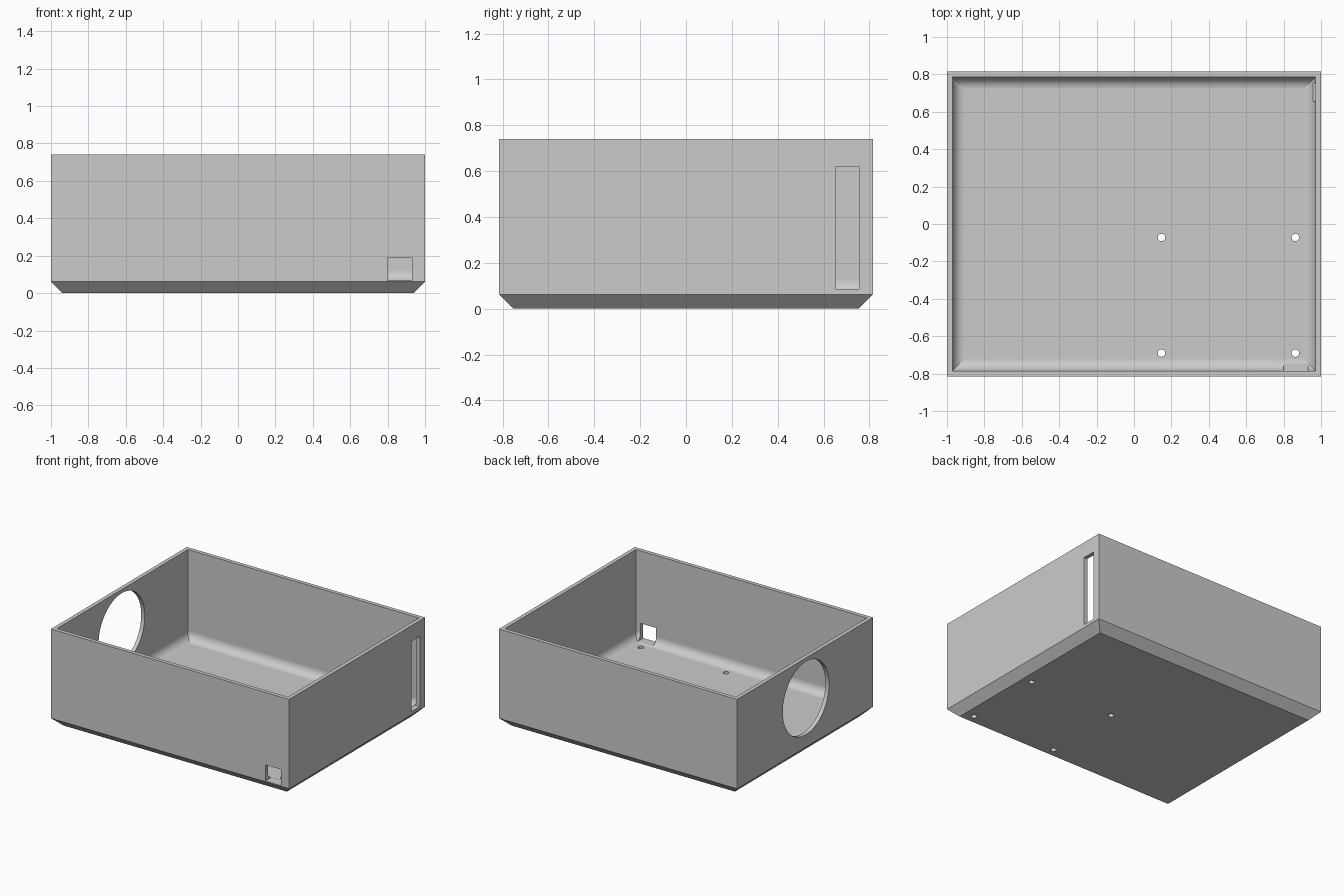
import bpy
import bmesh
from math import pi, sin, cos

cube = bpy.data.objects.get("Cube")
if cube:
    bpy.data.objects.remove(cube, do_unlink=True)

HX, HY, TOP = 1.0, 0.815, 0.74      # outer half sizes and height
WALL, CHAMFER = 0.03, 0.062
FLOOR, FILLET, STEPS = 0.062, 0.062, 10

grey = bpy.data.materials.new("plain grey")
grey.use_nodes = True
colour = (0.6, 0.6, 0.6, 1)
grey.diffuse_color = colour
grey.node_tree.nodes["Principled BSDF"].inputs["Base Color"].default_value = colour


def ring(bm, inset, z):
    """Rectangular loop, set in from the outer walls."""
    x, y = HX - inset, HY - inset
    return [bm.verts.new((sx * x, sy * y, z))
            for sx, sy in ((-1, -1), (1, -1), (1, 1), (-1, 1))]


# Open tray: chamfered outside, rounded foot of the walls inside
levels = [(CHAMFER, 0), (0, CHAMFER), (0, TOP), (WALL, TOP)]
first_fillet = len(levels)
for i in range(STEPS + 1):
    a = i / STEPS * pi / 2
    levels.append((WALL + FILLET * (1 - cos(a)), FLOOR + FILLET * (1 - sin(a))))

bm = bmesh.new()
rings = [ring(bm, inset, z) for inset, z in levels]
bm.faces.new(rings[0][::-1])
bm.faces.new(rings[-1])
for n, (low, high) in enumerate(zip(rings, rings[1:])):
    for i in range(4):
        j = (i + 1) % 4
        face = bm.faces.new((low[i], low[j], high[j], high[i]))
        face.smooth = n >= first_fillet
    # Keep the mitred corners crisp
    for i in range(4):
        bm.edges.get((low[i], high[i])).smooth = False
bmesh.ops.recalc_face_normals(bm, faces=bm.faces[:])
mesh = bpy.data.meshes.new("enclosure_tray")
bm.to_mesh(mesh)
bm.free()
mesh.materials.append(grey)
tray = bpy.data.objects.new("enclosure_tray", mesh)
bpy.context.collection.objects.link(tray)


def cut(cutter):
    """Subtract a cutter from the tray, then discard it."""
    cutter.hide_render = True
    cutter.data.materials.append(grey)
    mod = tray.modifiers.new("opening", 'BOOLEAN')
    mod.operation = 'DIFFERENCE'
    mod.solver = 'EXACT'
    mod.object = cutter
    bpy.ops.object.select_all(action='DESELECT')
    tray.select_set(True)
    bpy.context.view_layer.objects.active = tray
    bpy.ops.object.modifier_apply(modifier=mod.name)
    bpy.data.objects.remove(cutter, do_unlink=True)


def cut_box(low, high):
    centre = [(a + b) / 2 for a, b in zip(low, high)]
    bpy.ops.mesh.primitive_cube_add(size=1, location=centre)
    box = bpy.context.object
    box.scale = [b - a for a, b in zip(low, high)]
    bpy.context.view_layer.update()
    cut(box)


def cut_round(radius, depth, location, rotation=(0, 0, 0), sides=32):
    bpy.ops.mesh.primitive_cylinder_add(vertices=sides, radius=radius, depth=depth,
                                        location=location, rotation=rotation)
    bpy.ops.object.shade_smooth_by_angle()
    cut(bpy.context.object)


# Front cable notch and tall side slot
cut_box((0.80, -0.9, 0.067), (0.93, -0.7, 0.19))
cut_box((0.9, 0.655, 0.087), (1.1, 0.755, 0.62))

# Large round opening in the right wall
cut_round(0.277, 0.2, (-HX, -0.01, 0.435), (0, pi / 2, 0), 96)

# Mounting holes in the floor
for x in (0.147, 0.863):
    for y in (-0.69, -0.072):
        cut_round(0.02, 0.3, (x, y, 0.05))
